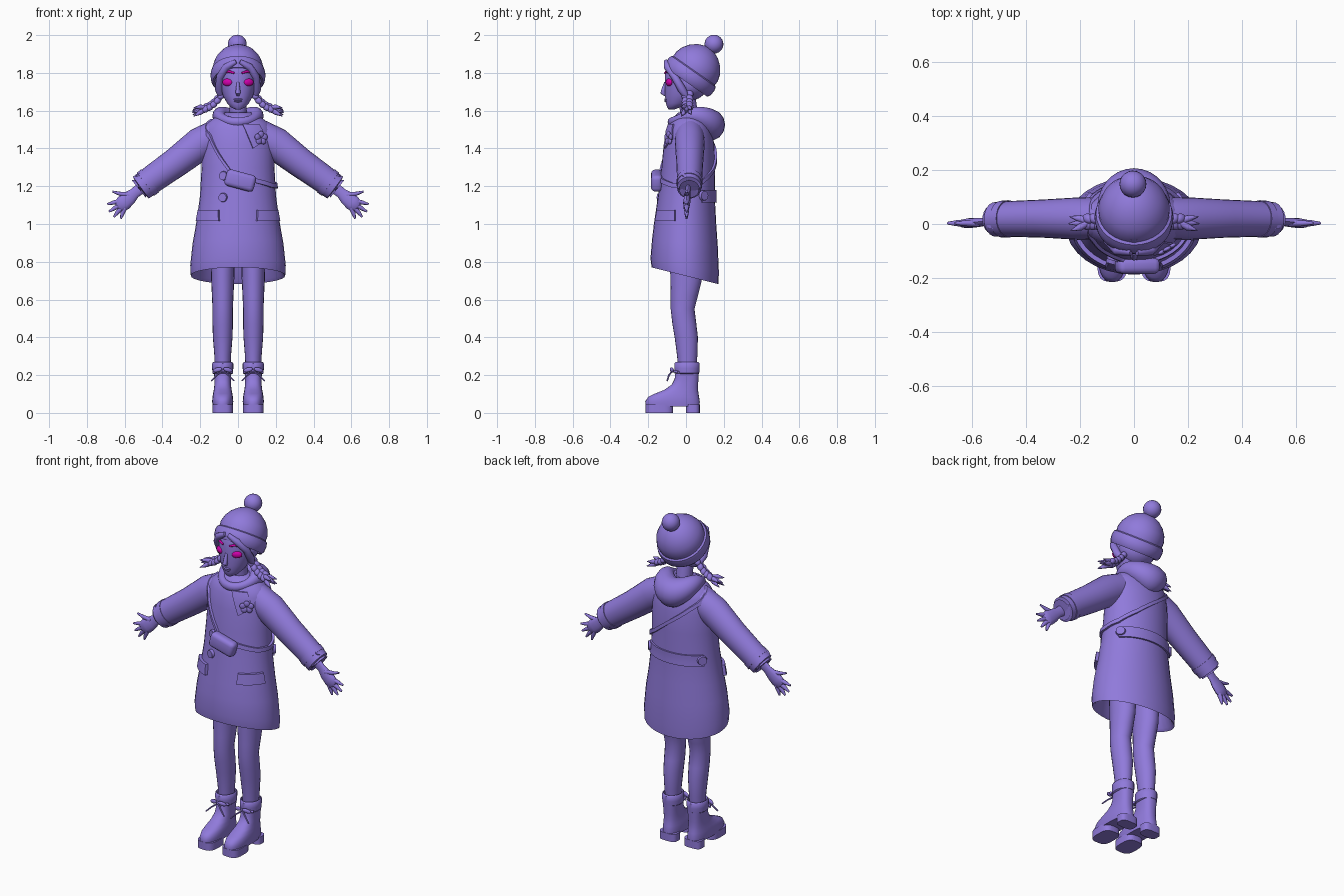
import bpy, bmesh, math
from math import sin, cos, radians, pi
from mathutils import Vector, Matrix

if "Cube" in bpy.data.objects:
    bpy.data.objects.remove(bpy.data.objects["Cube"], do_unlink=True)


def material(name, rgb):
    m = bpy.data.materials.new(name)
    m.use_nodes = True
    m.diffuse_color = (*rgb, 1)
    m.node_tree.nodes["Principled BSDF"].inputs["Base Color"].default_value = (*rgb, 1)
    return m


PURPLE = material("soft purple", (0.28, 0.195, 0.71))
MAGENTA = material("magenta", (0.65, 0.0, 0.42))
made = []
SIDES = (("left", 1), ("right", -1))


def finish(name, bm, mat=PURPLE):
    bmesh.ops.recalc_face_normals(bm, faces=bm.faces)
    me = bpy.data.meshes.new(name)
    bm.to_mesh(me)
    bm.free()
    me.materials.append(mat)
    ob = bpy.data.objects.new(name, me)
    bpy.context.collection.objects.link(ob)
    made.append(ob)
    return ob


def loft(name, rings, closed=False, mat=PURPLE):
    """Skin a list of equal rings; cap the ends unless the loop is closed."""
    bm = bmesh.new()
    rows = [[bm.verts.new(p) for p in r] for r in rings]
    n = len(rows[0])
    pairs = list(zip(rows, rows[1:])) + ([(rows[-1], rows[0])] if closed else [])
    for a, b in pairs:
        for i in range(n):
            j = (i + 1) % n
            bm.faces.new((a[i], a[j], b[j], b[i]))
    if not closed:
        bm.faces.new(rows[0])
        bm.faces.new(rows[-1])
    return finish(name, bm, mat)


def ring(z, rx, yf, yb, cx=0, power=2.0, n=32):
    """Horizontal ring given by half width and front and back y."""
    pts = []
    for i in range(n):
        a = 2 * pi * i / n
        s, c = sin(a), cos(a)
        e = 2 / power
        pts.append(Vector((cx + rx * math.copysign(abs(s) ** e, s),
                           (yf + yb) / 2 - (yb - yf) / 2 * math.copysign(abs(c) ** e, c), z)))
    return pts


def tube(name, pts, radii, flat=1.0, n=12, mat=PURPLE):
    pts = [Vector(p) for p in pts]
    rings = []
    for i, p in enumerate(pts):
        d = (pts[min(i + 1, len(pts) - 1)] - pts[max(i - 1, 0)]).normalized()
        ref = Vector((0, 1, 0)) if abs(d.y) < 0.9 else Vector((1, 0, 0))
        u = (ref - d * ref.dot(d)).normalized()
        v = d.cross(u)
        rings.append([p + radii[i] * (u * flat * cos(2 * pi * k / n) + v * sin(2 * pi * k / n))
                      for k in range(n)])
    return loft(name, rings, mat=mat)


def ball(name, loc, size, rot=(0, 0, 0), mat=PURPLE):
    bm = bmesh.new()
    bmesh.ops.create_uvsphere(bm, u_segments=20, v_segments=12, radius=1)
    ob = finish(name, bm, mat)
    ob.location, ob.scale, ob.rotation_euler = loc, size, rot
    return ob


def disc(name, loc, r, depth, normal, n=20):
    bm = bmesh.new()
    bmesh.ops.create_cone(bm, cap_ends=True, segments=n, radius1=r, radius2=r * 0.88, depth=depth)
    ob = finish(name, bm)
    ob.location = loc
    ob.rotation_euler = Vector(normal).to_track_quat("Z", "Y").to_euler()
    return ob


# Coat: height, half width, front y, back y
COAT = [(0.725, 0.25, -0.182, 0.172), (0.78, 0.253, -0.188, 0.174), (0.9, 0.24, -0.18, 0.168),
        (1.0, 0.222, -0.17, 0.16), (1.15, 0.201, -0.148, 0.152), (1.3, 0.193, -0.13, 0.155),
        (1.42, 0.19, -0.118, 0.15), (1.5, 0.183, -0.1, 0.135), (1.535, 0.162, -0.085, 0.12),
        (1.565, 0.122, -0.065, 0.1), (1.59, 0.07, -0.04, 0.075)]


def surf(deg, z, off=0.0):
    """Point on the coat at an angle from the front, pushed outward."""
    for lo, hi in zip(COAT, COAT[1:]):
        if z <= hi[0]:
            break
    t = (z - lo[0]) / (hi[0] - lo[0])
    rx, yf, yb = [lo[k] + t * (hi[k] - lo[k]) for k in (1, 2, 3)]
    a = radians(deg)
    return Vector(((rx + off) * sin(a), (yf + yb) / 2 - ((yb - yf) / 2 + off) * cos(a), z))


def patch(name, corners, off, n=10):
    """Raised panel on the coat between four (angle, height) corners."""
    (a0, z0), (a1, z1), (a2, z2), (a3, z3) = corners
    rings = []
    for i in range(n + 1):
        t = i / n
        cols = [(a0 + t * (a1 - a0), z0 + t * (z1 - z0)), (a3 + t * (a2 - a3), z3 + t * (z2 - z3))]
        row = [(cols[0][0] + v / 4 * (cols[1][0] - cols[0][0]),
                cols[0][1] + v / 4 * (cols[1][1] - cols[0][1])) for v in range(5)]
        rings.append([surf(a, z, off) for a, z in row] + [surf(a, z, -0.01) for a, z in row[::-1]])
    return loft(name, rings)


coat_rings = [ring(0.86, 0.2, -0.14, 0.13), ring(0.74, 0.235, -0.168, 0.16)] + [ring(*r) for r in COAT]
for r in coat_rings:                      # hem drops toward the back
    for p in r:
        p.z -= 0.25 * p.y * max(0, min(1, 1 - (p.z - 0.73) / 0.27))
loft("coat_body", coat_rings)

# Hood draped around the neck, thick at the back
hood = []
for i in range(36):
    a = 2 * pi * i / 36
    c, w = cos(a), ((1 - cos(a)) / 2) ** 2
    drop = 0.035 * c if c > 0 else 0.05 * c * c
    out = Vector((sin(a), -c, 0))
    mid = Vector((0.095 * sin(a), 0.025 - 0.1 * c, 1.575 - drop))
    hood.append([mid + out * (0.022 + 0.06 * w) * cos(2 * pi * k / 14)
                 + Vector((0, 0, (0.025 + 0.06 * w) * sin(2 * pi * k / 14))) for k in range(14)])
loft("hood", hood, closed=True)

# Coat details
for side, s in SIDES:
    patch(side + "_pocket_flap", [(s * 26, 1.015), (s * 72, 1.015), (s * 70, 1.075), (s * 28, 1.075)], 0.016)
    disc(side + "_belt_button", surf(180 - s * 55, 1.15, 0.012), 0.028, 0.014, (s * 0.75, 0.65, 0))
patch("back_belt", [(122, 1.115), (238, 1.115), (238, 1.18), (122, 1.18)], 0.009, 20)
patch("lapel", [(24, 1.4), (48, 1.45), (40, 1.53), (8, 1.53)], 0.009)
for i, z in enumerate((1.255, 1.14)):
    disc("front_button_%d" % (i + 1), surf(-23, z, 0.004), 0.025, 0.016, (-0.3, -1, 0))

# Flower badge
badge = surf(38, 1.455, 0.012)
for k in range(5):
    a = 2 * pi * k / 5 + pi / 2
    ball("badge_petal_%d" % (k + 1), badge + Vector((0.02 * cos(a), 0.012 * cos(a), 0.02 * sin(a))),
         (0.017, 0.008, 0.017), (0, 0, 0.5))

# Shoulder strap and bag
path = [(-85, 1.545), (-50, 1.46), (-30, 1.36), (-10, 1.27), (20, 1.235), (60, 1.205), (90, 1.2),
        (120, 1.22), (150, 1.28), (180, 1.36), (215, 1.45), (250, 1.52), (275, 1.545)]
strap = []
for (a0, z0), (a1, z1) in zip(path, path[1:]):
    for k in range(5):
        a, z = a0 + (a1 - a0) * k / 5, z0 + (z1 - z0) * k / 5
        strap.append([surf(a, z + dz, o) for dz, o in
                      ((-0.012, -0.004), (-0.012, 0.012), (0.012, 0.012), (0.012, -0.004))])
loft("bag_strap", strap, closed=True)
bm = bmesh.new()
bmesh.ops.create_cube(bm, size=1, matrix=Matrix.Diagonal((0.16, 0.06, 0.09, 1)))
bmesh.ops.bevel(bm, geom=bm.edges[:], offset=0.022, segments=3, affect="EDGES", profile=0.5)
bag = finish("bag", bm)
bag.location, bag.rotation_euler = (0.012, -0.155, 1.23), (0, radians(15), 0)

# Neck and head
tube("neck", [(0, 0.025, 1.52), (0, 0.005, 1.67)], [0.048, 0.045])
loft("head", [ring(*r) for r in [
    (1.607, 0.016, -0.092, -0.06), (1.618, 0.038, -0.1, -0.03), (1.64, 0.058, -0.107, 0.03),
    (1.68, 0.08, -0.111, 0.06), (1.73, 0.092, -0.111, 0.08), (1.79, 0.098, -0.112, 0.09),
    (1.85, 0.09, -0.1, 0.09), (1.9, 0.05, -0.06, 0.06)]])
tube("nose", [(0, -0.108, 1.75), (0, -0.118, 1.715), (0, -0.122, 1.695), (0, -0.108, 1.682)],
     [0.007, 0.011, 0.014, 0.008])
ball("upper_lip", (0, -0.106, 1.659), (0.025, 0.009, 0.006))
ball("lower_lip", (0, -0.105, 1.65), (0.02, 0.009, 0.006))
ball("back_hair", (0, 0.025, 1.745), (0.106, 0.092, 0.09))

for side, s in SIDES:
    ball(side + "_eye", (s * 0.056, -0.09, 1.75), (0.029, 0.014, 0.02), (0, 0, s * 0.45), MAGENTA)
    tube(side + "_brow", [(s * 0.02, -0.112, 1.799), (s * 0.048, -0.102, 1.808), (s * 0.074, -0.081, 1.799)],
         [0.005, 0.007, 0.003], mat=MAGENTA)
    tube(side + "_fringe", [(s * 0.01, -0.105, 1.86), (s * 0.06, -0.098, 1.832), (s * 0.095, -0.06, 1.78),
                            (s * 0.1, -0.02, 1.71), (s * 0.088, 0.005, 1.67)],
         [0.012, 0.02, 0.02, 0.022, 0.014])
    # Braid of overlapping knots with a spread tuft
    for k in range(5):
        t = k / 4
        for j in (-1, 1):
            ball("%s_braid_%d_%s" % (side, k + 1, "front" if j < 0 else "back"),
                 (s * (0.088 + 0.082 * t), 0.008 + j * 0.012, 1.685 - 0.115 * t + 0.045 * t * t + j * 0.006),
                 (0.024, 0.018, 0.017), (0, s * 0.7, j * s * 0.5))
    for k in range(6):
        f = k - 2.5
        tube("%s_tuft_%d" % (side, k + 1),
             [(s * 0.165, 0.008, 1.614), (s * 0.2, 0.008 + 0.008 * f * (-1) ** k, 1.605 + 0.006 * f),
              (s * (0.245 - 0.004 * abs(f)), 0.008 + 0.013 * f * (-1) ** k, 1.593 + 0.009 * f)],
             [0.013, 0.013, 0.002], n=8)

# Knitted hat leaning back, with rolled brim and pompom
tilt = Matrix.Translation((0, 0.01, 1.765)) @ Matrix.Rotation(radians(-35), 4, "X")
HAT = [(0.01, 0.11), (-0.014, 0.126), (-0.016, 0.136), (0, 0.146), (0.03, 0.149), (0.052, 0.144), (0.058, 0.134),
       (0.085, 0.135), (0.12, 0.124), (0.155, 0.1), (0.183, 0.066), (0.198, 0.03), (0.202, 0.004)]
loft("hat", [[tilt @ p for p in ring(h, r * 0.98, -r, r)] for h, r in HAT])
ball("pompom", (-0.004, 0.148, 1.952), (0.05, 0.05, 0.05))

# Arms and hands
for side, s in SIDES:
    def m(*pts):
        return [(s * x, y, z) for x, y, z in pts]
    tube(side + "_sleeve", m((0.11, 0.02, 1.47), (0.2, 0.02, 1.425), (0.33, 0.02, 1.325), (0.45, 0.019, 1.24),
                             (0.515, 0.017, 1.192), (0.525, 0.017, 1.185), (0.51, 0.017, 1.196)),
         [0.085, 0.088, 0.079, 0.074, 0.071, 0.06, 0.045], flat=0.9, n=24)
    tube(side + "_cuff_strap", m((0.465, 0.019, 1.229), (0.49, 0.018, 1.21)), [0.077, 0.076], flat=0.9, n=24)
    disc(side + "_cuff_button", (s * 0.527, 0.0, 1.256), 0.021, 0.018, (s * 0.62, -0.1, 0.78))
    tube(side + "_palm", m((0.49, 0.012, 1.21), (0.545, 0.01, 1.165), (0.575, 0.006, 1.138), (0.605, 0.004, 1.113),
                           (0.63, 0.002, 1.093), (0.636, 0.002, 1.088)),
         [0.034, 0.028, 0.038, 0.042, 0.036, 0.02], flat=0.45)
    fingers = {"thumb": ((0.575, 1.155), (0.625, 1.16), (0.665, 1.172)),
               "index": ((0.62, 1.122), (0.66, 1.113), (0.692, 1.105)),
               "middle": ((0.625, 1.1), (0.655, 1.083), (0.683, 1.065)),
               "ring": ((0.615, 1.087), (0.64, 1.06), (0.657, 1.037)),
               "little": ((0.6, 1.085), (0.612, 1.055), (0.62, 1.028))}
    for f, p in fingers.items():
        tube("%s_%s_finger" % (side, f), m(*[(x, 0.003, z) for x, z in p]), [0.014, 0.011, 0.005], n=8)

# Legs and boots
for side, s in SIDES:
    cx = s * 0.081
    loft(side + "_leg", [ring(z, rx, yf, yb, cx, n=20) for z, rx, yf, yb in [
        (0.2, 0.04, -0.04, 0.05), (0.3, 0.044, -0.047, 0.06), (0.4, 0.052, -0.06, 0.063), (0.47, 0.054, -0.072, 0.055),
        (0.55, 0.054, -0.081, 0.045), (0.62, 0.057, -0.081, 0.063), (0.7, 0.061, -0.083, 0.083),
        (0.88, 0.066, -0.085, 0.09)]])
    loft(side + "_boot", [ring(z, rx, yf, yb, cx, 2.5) for z, rx, yf, yb in [
        (0.035, 0.053, -0.212, 0.072), (0.06, 0.056, -0.216, 0.073), (0.085, 0.054, -0.2, 0.069),
        (0.102, 0.051, -0.165, 0.066), (0.122, 0.047, -0.115, 0.064), (0.15, 0.044, -0.075, 0.064),
        (0.18, 0.044, -0.06, 0.066), (0.215, 0.046, -0.056, 0.068)]])
    for part, yf, yb in (("toe_sole", -0.214, -0.068), ("heel", 0.0, 0.073)):
        loft("%s_%s" % (side, part), [ring(z, 0.055, yf, yb, cx, 3.2) for z in (0, 0.045)])
    loft(side + "_boot_cuff", [ring(z, rx, 0.005 - rx * 1.2, 0.005 + rx * 1.2, cx, n=24) for z, rx in [
        (0.205, 0.048), (0.21, 0.054), (0.235, 0.056), (0.262, 0.056), (0.269, 0.05), (0.25, 0.043)]])
    tube(side + "_lace_band", [(cx - 0.05, -0.04, 0.215), (cx, -0.07, 0.222), (cx + 0.05, -0.04, 0.215)], [0.007] * 3)
    for j in (-1, 1):
        tag = "%s_%s" % (side, "outer" if j * s > 0 else "inner")
        ball(tag + "_bow_loop", (cx + j * 0.028, -0.075, 0.228), (0.026, 0.008, 0.012), (0, j * 0.25, j * 0.3))
        tube(tag + "_lace_end", [(cx, -0.073, 0.222), (cx + j * 0.03, -0.09, 0.2), (cx + j * 0.06, -0.1, 0.17)],
             [0.005, 0.005, 0.004], n=6)

# Smooth shading with sharp edges kept
bpy.ops.object.select_all(action="DESELECT")
for ob in made:
    ob.select_set(True)
bpy.context.view_layer.objects.active = made[0]
bpy.ops.object.shade_smooth_by_angle(angle=radians(45))
